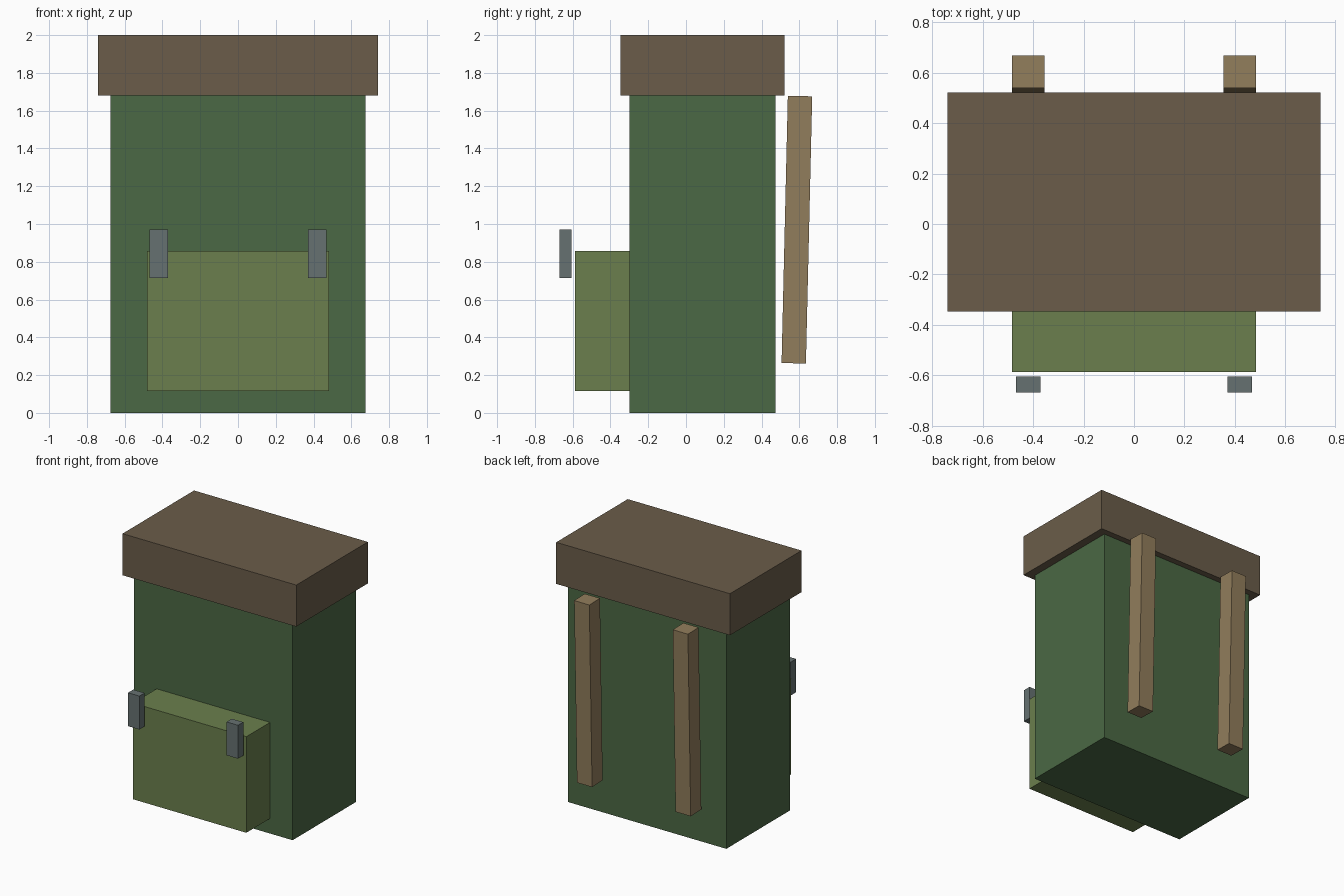
import bpy
from mathutils import Matrix

if "Cube" in bpy.data.objects:
    bpy.data.objects.remove(bpy.data.objects["Cube"])


def material(name, rgb):
    # Screen colour (0-255) converted to linear
    mat = bpy.data.materials.new(name)
    mat.diffuse_color = [(c / 255) ** 2.2 for c in rgb] + [1.0]
    mat.use_nodes = True
    mat.node_tree.nodes["Principled BSDF"].inputs["Base Color"].default_value = mat.diffuse_color
    return mat


def box(name, center, size, mat, tilt=0.0):
    bpy.ops.mesh.primitive_cube_add(size=1, location=center, rotation=(tilt, 0, 0))
    ob = bpy.context.object
    ob.name = name
    ob.data.transform(Matrix.Diagonal((*size, 1)))
    ob.data.materials.append(mat)
    return ob


canvas = material("green_canvas", (76, 104, 70))
pocket_cloth = material("light_green_canvas", (106, 126, 78))
leather = material("brown_leather", (106, 93, 75))
webbing = material("tan_webbing", (144, 124, 92))
metal = material("grey_metal", (102, 113, 113))

# Main bag and overhanging lid
box("bag_body", (0, 0.087, 0.84), (1.35, 0.773, 1.68), canvas)
box("lid", (0, 0.087, 1.84), (1.48, 0.87, 0.32), leather)

# Front pocket
box("front_pocket", (0, -0.444, 0.486), (0.966, 0.288, 0.74), pocket_cloth)

# Pocket buckles and tilted shoulder straps, one pair each
for side, s in (("left", -1), ("right", 1)):
    box(f"buckle_{side}", (s * 0.42, -0.637, 0.842), (0.097, 0.064, 0.257), metal)
    box(f"shoulder_strap_{side}", (s * 0.42, 0.587, 0.97), (0.129, 0.129, 1.415),
        webbing, tilt=-0.0235)
